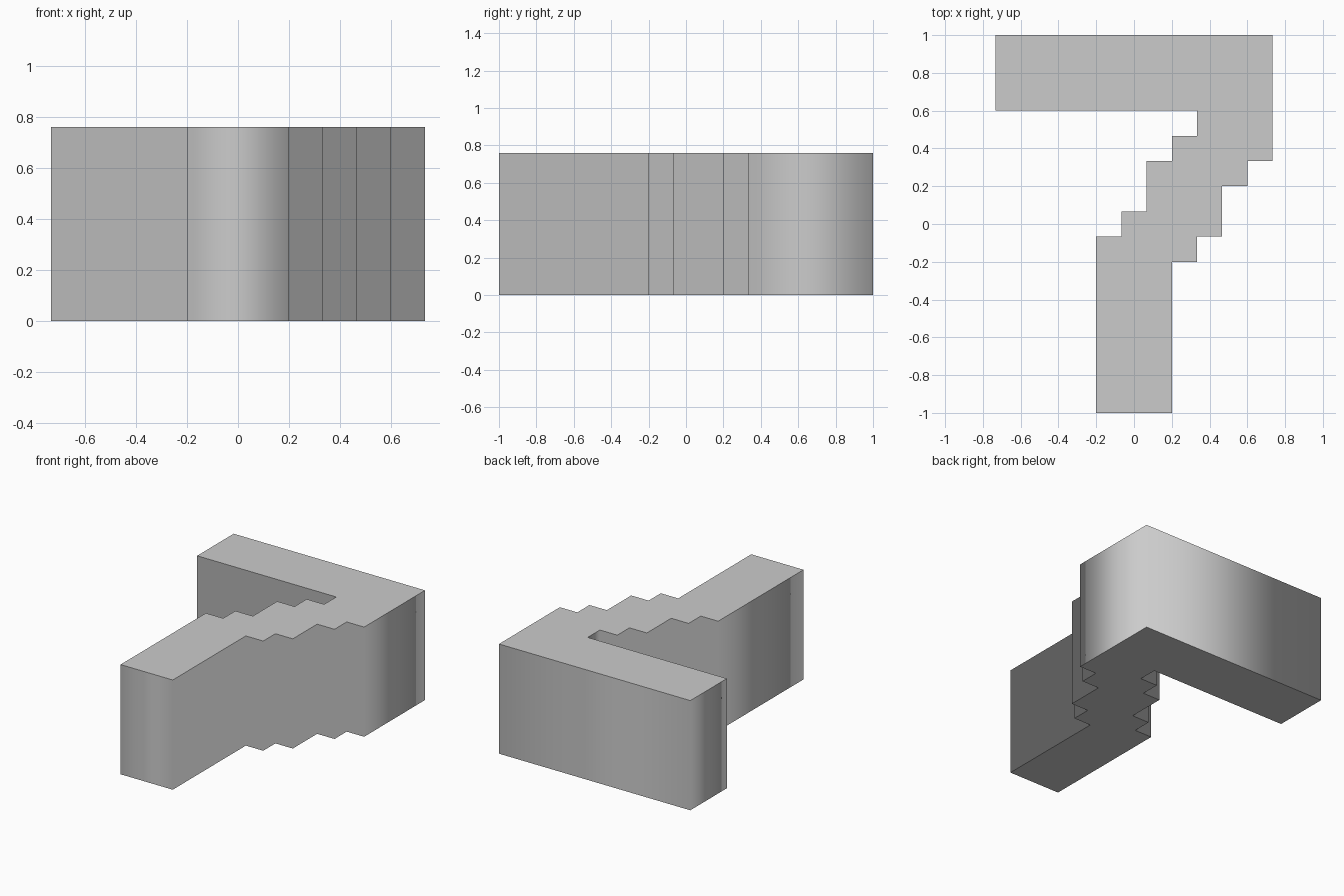
import bpy
import bmesh

cube = bpy.data.objects.get("Cube")
if cube:
    bpy.data.objects.remove(cube, do_unlink=True)

UNIT = 2 / 15    # one step of the staircase outline
HEIGHT = 0.76

# Plain grey material
grey = bpy.data.materials.new("plain_grey")
grey.use_nodes = True
colour = (0.6, 0.6, 0.6, 1)
grey.diffuse_color = colour
grey.node_tree.nodes["Principled BSDF"].inputs["Base Color"].default_value = colour


def trace(start, moves):
    """Follow (direction, step count) moves to make a right-angled outline."""
    directions = {"E": (1, 0), "W": (-1, 0), "N": (0, 1), "S": (0, -1)}
    x, y = start
    points = []
    for name, count in moves:
        points.append((x * UNIT, y * UNIT))
        dx, dy = directions[name]
        x, y = x + dx * count, y + dy * count
    return points


# Outline, anticlockwise from the front left corner of the stem
outline = trace((-1.5, -7.5), [
    ("E", 3), ("N", 6),                                     # stem front and right
    ("E", 1), ("N", 1), ("E", 1), ("N", 2),                 # right staircase
    ("E", 1), ("N", 1), ("E", 1), ("N", 5),
    ("W", 11), ("S", 3), ("E", 8),                          # back bar
    ("S", 1), ("W", 1), ("S", 1), ("W", 1),                 # left staircase
    ("S", 2), ("W", 1), ("S", 1), ("W", 1), ("S", 7),
])

# Extruded block: softly shaded walls between crisp flat caps
bm = bmesh.new()
lower = [bm.verts.new((x, y, 0)) for x, y in outline]
upper = [bm.verts.new((x, y, HEIGHT)) for x, y in outline]
caps = [bm.faces.new(lower[::-1]), bm.faces.new(upper)]
for i in range(len(outline)):
    j = (i + 1) % len(outline)
    wall = bm.faces.new((lower[i], lower[j], upper[j], upper[i]))
    wall.smooth = True
for cap in caps:
    for edge in cap.edges:
        edge.smooth = False

mesh = bpy.data.meshes.new("stepped_block")
bm.to_mesh(mesh)
bm.free()
mesh.materials.append(grey)
block = bpy.data.objects.new("stepped_block", mesh)
bpy.context.collection.objects.link(block)
